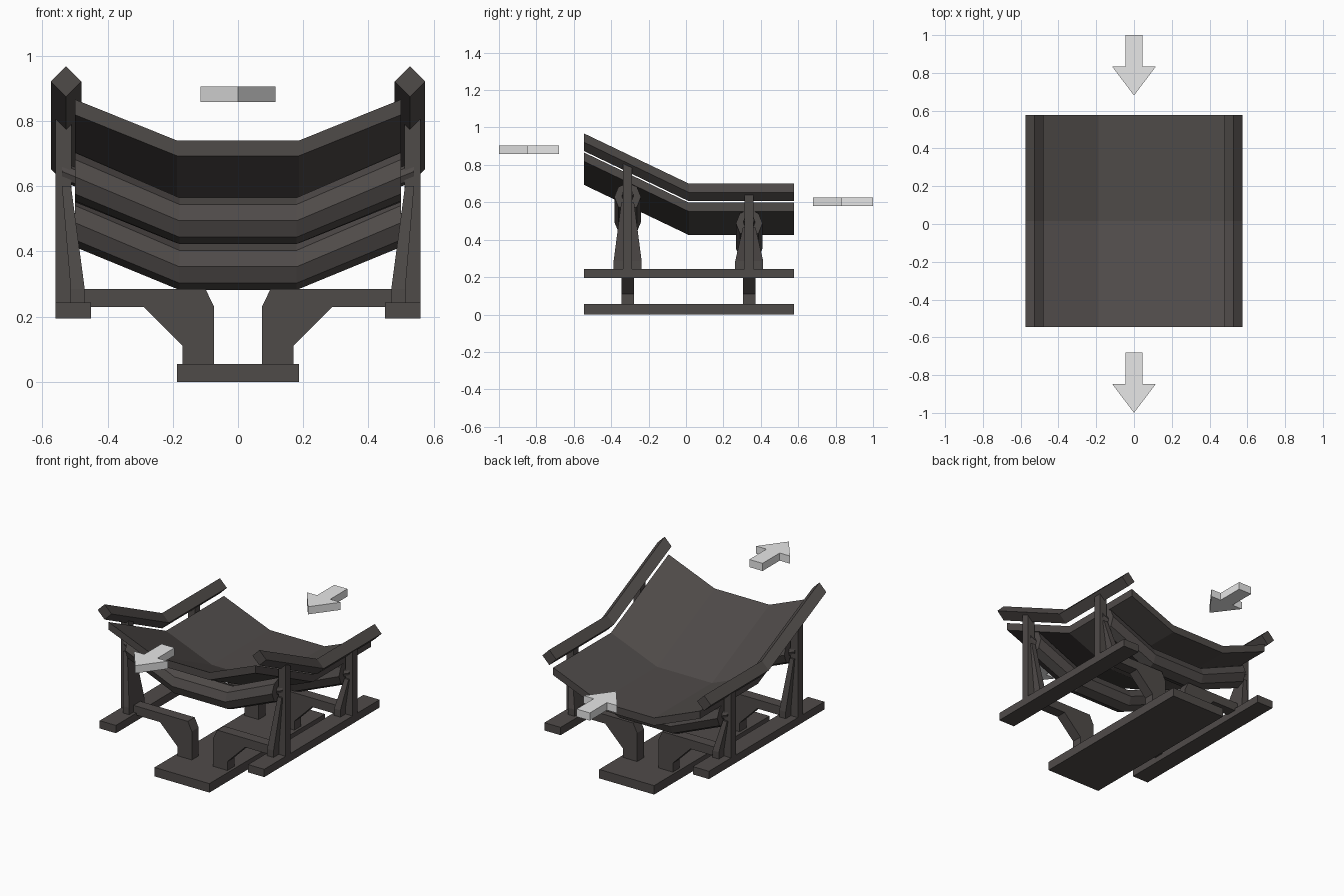
import bpy, bmesh, math

if "Cube" in bpy.data.objects:
    bpy.data.objects.remove(bpy.data.objects["Cube"])


def material(name, rgb):
    m = bpy.data.materials.new(name)
    m.diffuse_color = (*rgb, 1)
    m.use_nodes = True
    m.node_tree.nodes["Principled BSDF"].inputs["Base Color"].default_value = m.diffuse_color
    return m


DARK = material("dark warm grey", (0.078, 0.069, 0.066))
LIGHT = material("light grey", (0.80, 0.80, 0.80))
Y0, YB, Y1 = -0.545, 0.015, 0.577      # front end, bend, rear end
RISE = 0.268                           # how much the front end is raised


def loft(name, sections, mat=DARK):
    """Solid through a row of matching closed sections, capped at both ends."""
    bm = bmesh.new()
    rings = [[bm.verts.new(p) for p in s] for s in sections]
    n = len(rings[0])
    for a, b in zip(rings, rings[1:]):
        for i in range(n):
            j = (i + 1) % n
            bm.faces.new((a[i], a[j], b[j], b[i]))
    bm.faces.new(rings[0])
    bm.faces.new(rings[-1])
    bmesh.ops.recalc_face_normals(bm, faces=bm.faces)
    me = bpy.data.meshes.new(name)
    bm.to_mesh(me)
    bm.free()
    me.materials.append(mat)
    ob = bpy.data.objects.new(name, me)
    bpy.context.collection.objects.link(ob)
    return ob


def box(name, x0, x1, y0, y1, z0, z1):
    return loft(name, [[(x0, y0, z), (x1, y0, z), (x1, y1, z), (x0, y1, z)]
                       for z in (z0, z1)])


def bent_run(name, profile):
    """Sweep an (x, z) profile along the run: flat at the rear, rising to the front."""
    return loft(name, [[(x, y, z + dz) for x, z in profile]
                       for y, dz in ((Y0, RISE), (YB, 0), (Y1, 0))])


def octagon(x, y, z, r, stretch=1.0):
    return [(x, y + r * math.sin(k * math.pi / 4),
             z + stretch * r * math.cos(k * math.pi / 4)) for k in range(8)]


# troughed belt
top = [(-0.5, 0.598), (-0.187, 0.472), (0.187, 0.472), (0.5, 0.598)]
bent_run("belt", top + [(x, z - 0.047) for x, z in reversed(top)])

# base plate
box("base_plate", -0.187, 0.187, Y0, Y1, 0, 0.055)

for s, side in ((-1, "left"), (1, "right")):
    # diamond guard rail and foot beam
    bent_run("guard_rail_" + side, [(s * 0.527, 0.70), (s * 0.574, 0.653),
                                    (s * 0.527, 0.606), (s * 0.480, 0.653)])
    box("foot_beam_" + side, s * 0.45, s * 0.56, Y0, Y1, 0.195, 0.243)

for y, end, roll_z, post_top, gusset_top in ((-0.312, "front", 0.494, 0.805, 0.60),
                                             (0.338, "rear", 0.353, 0.64, 0.465)):
    # three-part trough roller
    end_z = roll_z + 0.135
    loft("roller_" + end, [octagon(x, y, z, 0.071, k) for x, z, k in
                           ((-0.5, end_z, 1.05), (-0.18, roll_z, 1),
                            (0.18, roll_z, 1), (0.5, end_z, 1.05))])
    for s, side in ((-1, "left"), (1, "right")):
        tag = end + "_" + side
        # roller axle
        loft("axle_" + tag, [octagon(s * x, y, end_z + (x - 0.5) * 0.4, 0.03)
                             for x in (0.48, 0.54)])
        # upright post
        box("post_" + tag, s * 0.511, s * 0.56, y - 0.024, y + 0.024, 0.24, post_top)
        # tapered gusset on the inside of the post
        loft("gusset_" + tag, [[(s * a, y - w, z), (s * b, y - w, z),
                                (s * b, y + w, z), (s * a, y + w, z)]
                               for a, b, w, z in ((0.513, 0.47, 0.075, 0.24),
                                                  (0.513, 0.47, 0.075, 0.285),
                                                  (0.54, 0.512, 0.034, gusset_top))])
        # cranked support bracket
        shape = [(0.51, 0.285), (0.10, 0.285), (0.073, 0.23), (0.073, 0.05),
                 (0.17, 0.05), (0.17, 0.11), (0.29, 0.23), (0.51, 0.23)]
        loft("bracket_" + tag, [[(s * x, yy, z) for x, z in shape]
                                for yy in (y - 0.033, y + 0.033)])

# direction arrows
for name, tip, z in (("arrow_front", -1.0, 0.858), ("arrow_rear", 0.68, 0.579)):
    shape = [(0, 0), (0.115, 0.153), (0.045, 0.153), (0.045, 0.32),
             (-0.045, 0.32), (-0.045, 0.153), (-0.115, 0.153)]
    loft(name, [[(x, tip + d, h) for x, d in shape] for h in (z, z + 0.047)], LIGHT)
